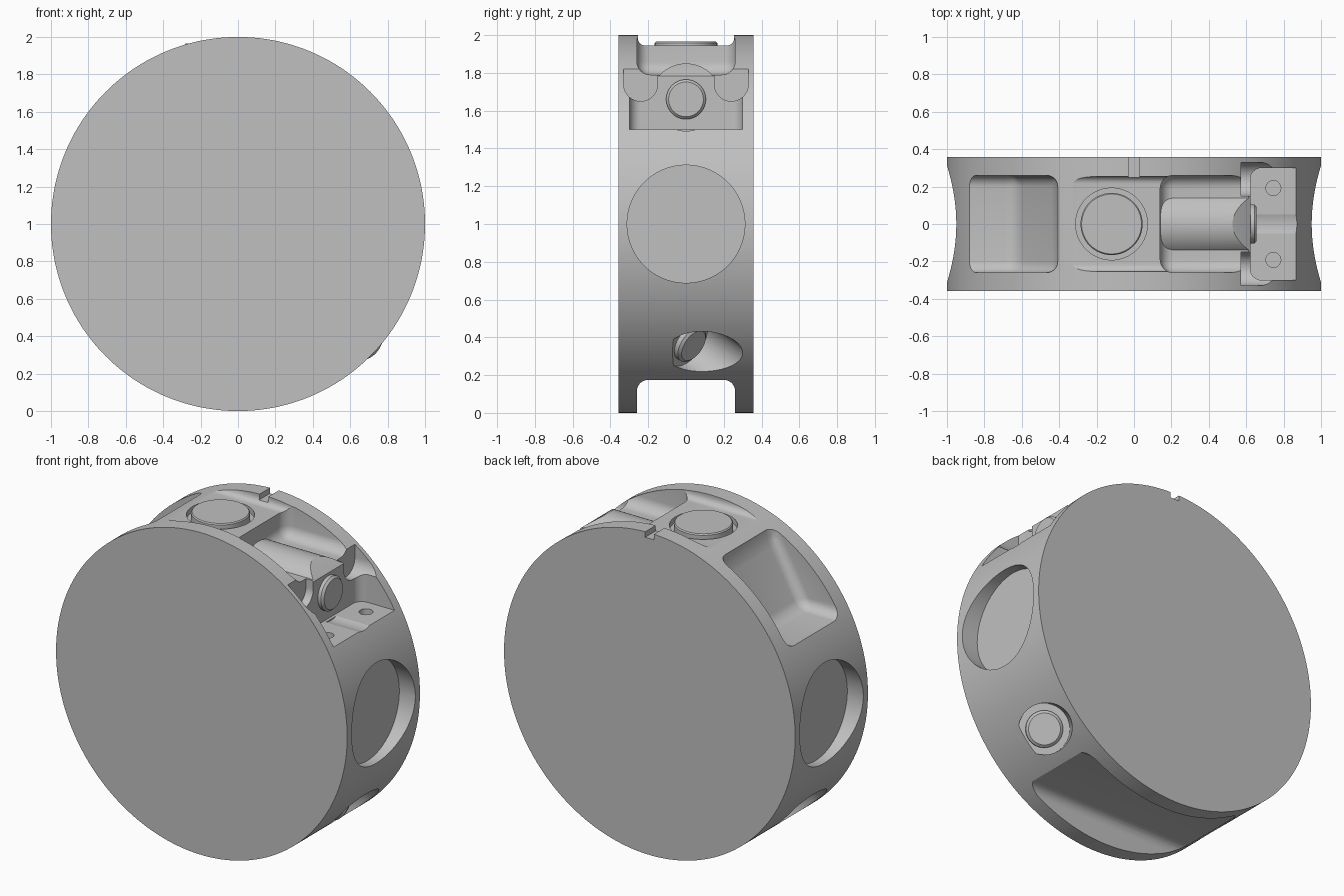
import bpy, bmesh, math
from mathutils import Vector

if "Cube" in bpy.data.objects:
    bpy.data.objects.remove(bpy.data.objects["Cube"])

grey = bpy.data.materials.new("plain_grey")
grey.diffuse_color = (0.53, 0.53, 0.53, 1)
grey.use_nodes = True
grey.node_tree.nodes["Principled BSDF"].inputs["Base Color"].default_value = grey.diffuse_color


def to_object(name, bm):
    bmesh.ops.recalc_face_normals(bm, faces=bm.faces)
    me = bpy.data.meshes.new(name)
    bm.to_mesh(me)
    bm.free()
    ob = bpy.data.objects.new(name, me)
    bpy.context.collection.objects.link(ob)
    return ob


def lathe(name, origin, axis, profile, sides=64):
    """Closed turned part: profile is (radius, height along axis)."""
    bm = bmesh.new()
    q = Vector(axis).to_track_quat('Z', 'Y')
    rings = []
    for r, h in profile:
        rings.append([bm.verts.new(Vector(origin) + q @ Vector((
            r * math.cos(2 * math.pi * i / sides), r * math.sin(2 * math.pi * i / sides), h)))
            for i in range(sides)])
    for a, b in zip(rings, rings[1:]):
        for i in range(sides):
            j = (i + 1) % sides
            bm.faces.new((a[i], a[j], b[j], b[i]))
    bm.faces.new(rings[0][::-1])
    bm.faces.new(rings[-1])
    return to_object(name, bm)


def prism(name, pts, along, bevel=0, only_along=False):
    """Extrude a polygon along a vector, optionally rounding its edges."""
    bm = bmesh.new()
    along = Vector(along)
    a = [bm.verts.new(p) for p in pts]
    b = [bm.verts.new(Vector(p) + along) for p in pts]
    n = len(a)
    for i in range(n):
        j = (i + 1) % n
        bm.faces.new((a[i], a[j], b[j], b[i]))
    bm.faces.new(a[::-1])
    bm.faces.new(b)
    bmesh.ops.recalc_face_normals(bm, faces=bm.faces)
    if bevel:
        edges = [e for e in bm.edges if not only_along or
                 (e.verts[0].co - e.verts[1].co).cross(along).length < 1e-5]
        bmesh.ops.bevel(bm, geom=edges, offset=bevel, segments=8, profile=0.5,
                        affect='EDGES', clamp_overlap=True)
    return to_object(name, bm)


def box(name, x0, x1, y0, y1, z0, z1, bevel=0, vertical_only=False):
    return prism(name, [(x0, y0, z0), (x1, y0, z0), (x1, y1, z0), (x0, y1, z0)],
                 (0, 0, z1 - z0), bevel, vertical_only)


def cut(target, cutter):
    m = target.modifiers.new("cut", 'BOOLEAN')
    m.operation, m.solver, m.object = 'DIFFERENCE', 'EXACT', cutter
    bpy.context.view_layer.objects.active = target
    bpy.ops.object.modifier_apply(modifier=m.name)
    bpy.data.objects.remove(cutter)


# Main drum, axis along y
body = lathe("drum_body", (0, -0.357, 1), (0, 1, 0), [(1, 0), (1, 0.714)], 256)

# Round side recesses
for s in (1, -1):
    cut(body, lathe("side_recess", (0.89 * s, 0, 1), (s, 0, 0), [(0.312, 0), (0.312, 0.4)]))

# Bottom pocket and upper left pocket
cut(body, box("bottom_pocket", -1.2, 1.2, -0.26, 0.26, -0.4, 0.175, 0.06))
cut(body, prism("left_pocket", [(-1.15, -0.26, 1.475), (-0.63, -0.26, 1.475), (-0.41, -0.26, 1.86),
                                (-0.385, -0.26, 2.3), (-1.15, -0.26, 2.3)], (0, 0.52, 0), 0.06))

# Upper right pocket with a rounded barrel left standing on its floor
pocket = box("right_pocket", 0.14, 1.15, -0.26, 0.26, 1.79, 2.4, 0.07)
cut(pocket, lathe("barrel", (-0.1, 0, 1.66), (1, 0, 0), [(0.19, 0), (0.19, 1.5)]))
cut(body, pocket)

# Top flat with ring recess, and the small notch in the back rim
cut(body, box("top_flat", -0.42, 0.42, -0.255, 0.255, 1.945, 2.4, 0.04))
cut(body, lathe("ring_recess", (-0.12, 0, 1.91), (0, 0, 1), [(0.192, 0), (0.192, 0.3)]))
cut(body, box("rim_notch", -0.03, 0.03, 0.24, 0.5, 1.965, 2.3))

# Stepped platform with groove, U-slots and screw holes
cut(body, box("platform", 0.622, 1.3, -0.3, 0.3, 1.5, 2.3, 0.06, True))
cut(body, lathe("platform_groove", (0.64, 0, 1.66), (1, 0, 0), [(0.168, 0), (0.168, 0.6)]))
for s in (1, -1):
    slot = [(0.572, 0.24 * s + 0.09 * math.cos(t), 1.74 + 0.09 * math.sin(t))
            for t in [math.pi * (1 + i / 24) for i in range(25)]]
    slot += [(0.572, 0.24 * s + 0.09, 2.2), (0.572, 0.24 * s - 0.09, 2.2)]
    cut(body, prism("screw_slot", slot, (0.5, 0, 0)))
    cut(body, lathe("screw_hole", (0.745, 0.192 * s, 1.38), (0, 0, 1), [(0.04, 0), (0.04, 0.3)], 32))

# Slanted port pockets, low on both sides
t = math.radians(43)
radial = Vector((math.cos(t), 0, -math.sin(t)))
axis = (radial + Vector((0, 1, 0))).normalized()
seat = Vector((0, 0.012, 1)) + radial * 0.917
for s in (1, -1):
    cut(body, lathe("port_pocket", (seat.x * s, seat.y * s, seat.z), (axis.x * s, axis.y * s, axis.z),
                    [(0.145, 0), (0.145, 0.6)]))

# Raised round buttons
top_button = lathe("top_button", (-0.12, 0, 1.85), (0, 0, 1),
                   [(0.166, 0), (0.166, 0.108), (0.16, 0.115)])
wall_button = lathe("wall_button", (0.58, 0, 1.66), (1, 0, 0),
                    [(0.105, 0), (0.105, 0.063), (0.092, 0.076)])
port_button = lathe("port_button", seat - axis * 0.03, axis,
                    [(0.105, 0), (0.105, 0.057), (0.09, 0.07)])

# Material and shading
for ob in (body, top_button, wall_button, port_button):
    ob.data.materials.clear()
    ob.data.materials.append(grey)
    for p in ob.data.polygons:
        p.material_index = 0
    bpy.ops.object.select_all(action='DESELECT')
    ob.select_set(True)
    bpy.context.view_layer.objects.active = ob
    bpy.ops.object.shade_smooth_by_angle(angle=math.radians(16))
